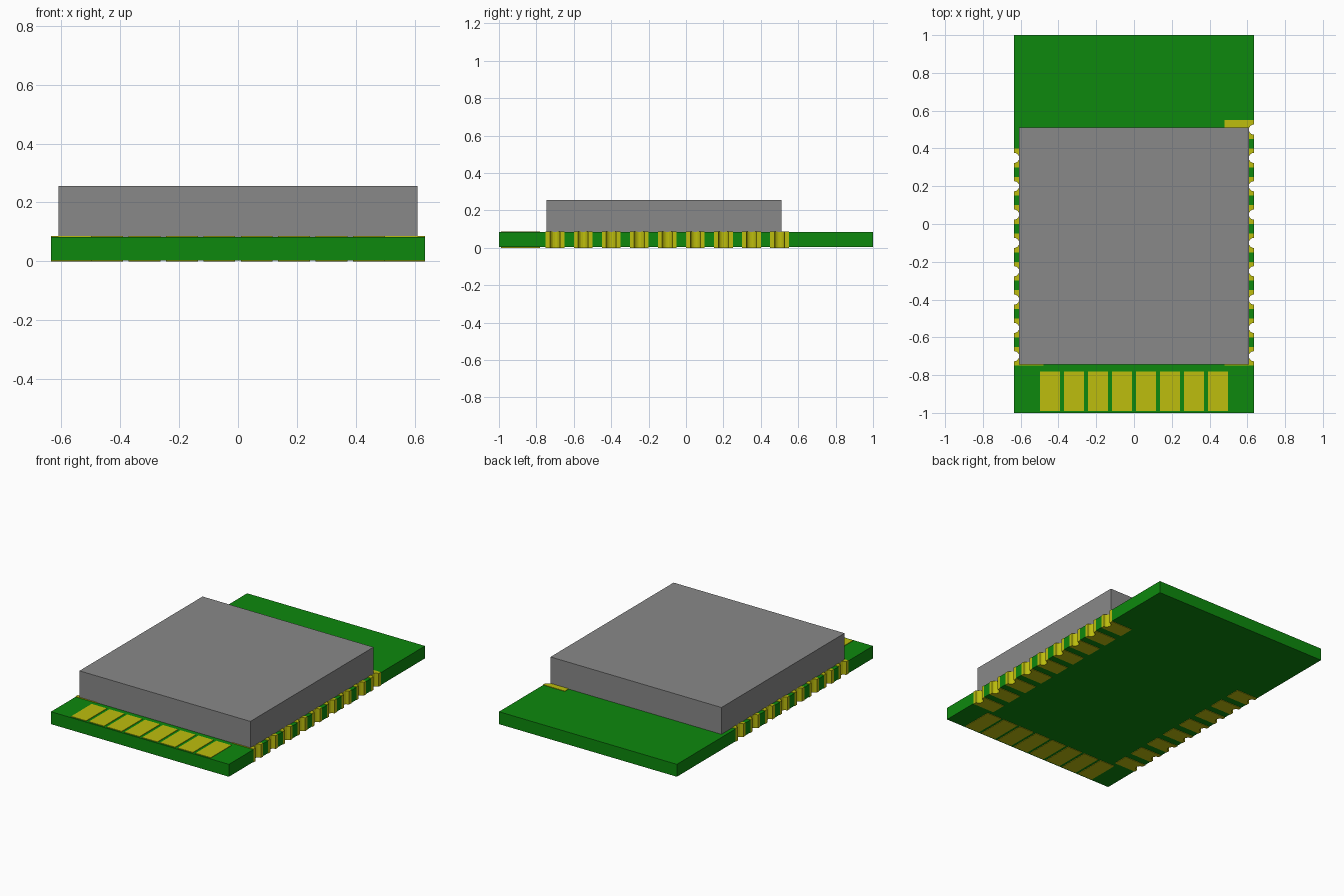
import bpy
import bmesh
from math import cos, sin, pi

HALF_W, HALF_L = 0.635, 1.0      # board half sizes
COPPER = 0.003                   # pad thickness
BOARD_TOP = 0.083
PITCH, PAD_HALF = 0.15, 0.05     # edge pads
NOTCH_R = 0.027
PAD_INNER = 0.48

cube = bpy.data.objects.get("Cube")
if cube:
    bpy.data.objects.remove(cube, do_unlink=True)


def material(name, color):
    mat = bpy.data.materials.new(name)
    mat.use_nodes = True
    mat.diffuse_color = color
    bsdf = next(n for n in mat.node_tree.nodes if n.type == 'BSDF_PRINCIPLED')
    bsdf.inputs["Base Color"].default_value = color
    return mat


green = material("board green", (0.004, 0.25, 0.004, 1))
gold = material("contact gold", (0.51, 0.51, 0.004, 1))
grey = material("shield grey", (0.25, 0.25, 0.25, 1))


def prism(name, outlines, z0, z1, mats, gold_rule=None):
    """Extrude one or more flat outlines between two heights."""
    bm = bmesh.new()
    for outline in outlines:
        face = bm.faces.new([bm.verts.new((x, y, z0)) for x, y in outline])
        new = bmesh.ops.extrude_face_region(bm, geom=[face])["geom"]
        top = [v for v in new if isinstance(v, bmesh.types.BMVert)]
        bmesh.ops.translate(bm, verts=top, vec=(0, 0, z1 - z0))
    bmesh.ops.recalc_face_normals(bm, faces=bm.faces)
    if gold_rule:
        for f in bm.faces:
            f.material_index = int(gold_rule(f))
    mesh = bpy.data.meshes.new(name)
    bm.to_mesh(mesh)
    bm.free()
    for m in mats:
        mesh.materials.append(m)
    obj = bpy.data.objects.new(name, mesh)
    bpy.context.collection.objects.link(obj)
    return obj


def rect(x0, x1, y0, y1):
    return [(x0, y0), (x1, y0), (x1, y1), (x0, y1)]


def notched_edge(side, y):
    """Pad edge with a half round notch, listed upward in y."""
    arc = [(side * (HALF_W - NOTCH_R * sin(pi * i / 8)), y - NOTCH_R * cos(pi * i / 8))
           for i in range(9)]
    return [(side * HALF_W, y - PAD_HALF)] + arc + [(side * HALF_W, y + PAD_HALF)]


# Edge contacts: the left side has one more than the right
left_rows = [-0.7 + PITCH * i for i in range(9)]
right_rows = left_rows[:-1]

# Circuit board with notched, plated edges
outline = [(-HALF_W, -HALF_L), (HALF_W, -HALF_L)]
for y in left_rows:
    outline += notched_edge(1, y)
outline += [(HALF_W, HALF_L), (-HALF_W, HALF_L)]
for y in reversed(right_rows):
    outline += reversed(notched_edge(-1, y))


def plated(face):
    c = face.calc_center_median()
    rows = left_rows if c.x > 0 else right_rows
    return (abs(face.normal.z) < 0.5 and abs(c.x) > 0.6
            and any(abs(c.y - y) < PAD_HALF for y in rows))


prism("circuit_board", [outline], COPPER, BOARD_TOP, [green, gold], plated)

# Contact pads on both faces of the board
edge_pads = [notched_edge(side, y) + [(side * PAD_INNER, y + PAD_HALF),
                                      (side * PAD_INNER, y - PAD_HALF)]
             for side, rows in ((1, left_rows), (-1, right_rows)) for y in rows]
front_pads = [rect(x - 0.054, x + 0.054, -0.99, -0.78)
              for x in (0.127 * (i - 3.5) for i in range(8))]
for label, z in (("lower", 0), ("upper", BOARD_TOP)):
    prism(label + "_edge_pads", edge_pads, z, z + COPPER, [gold])
    prism(label + "_front_pads", front_pads, z, z + COPPER, [gold])

# Metal shield over the components
prism("shield_can", [rect(-0.61, 0.61, -0.745, 0.51)], BOARD_TOP, 0.256, [grey])
